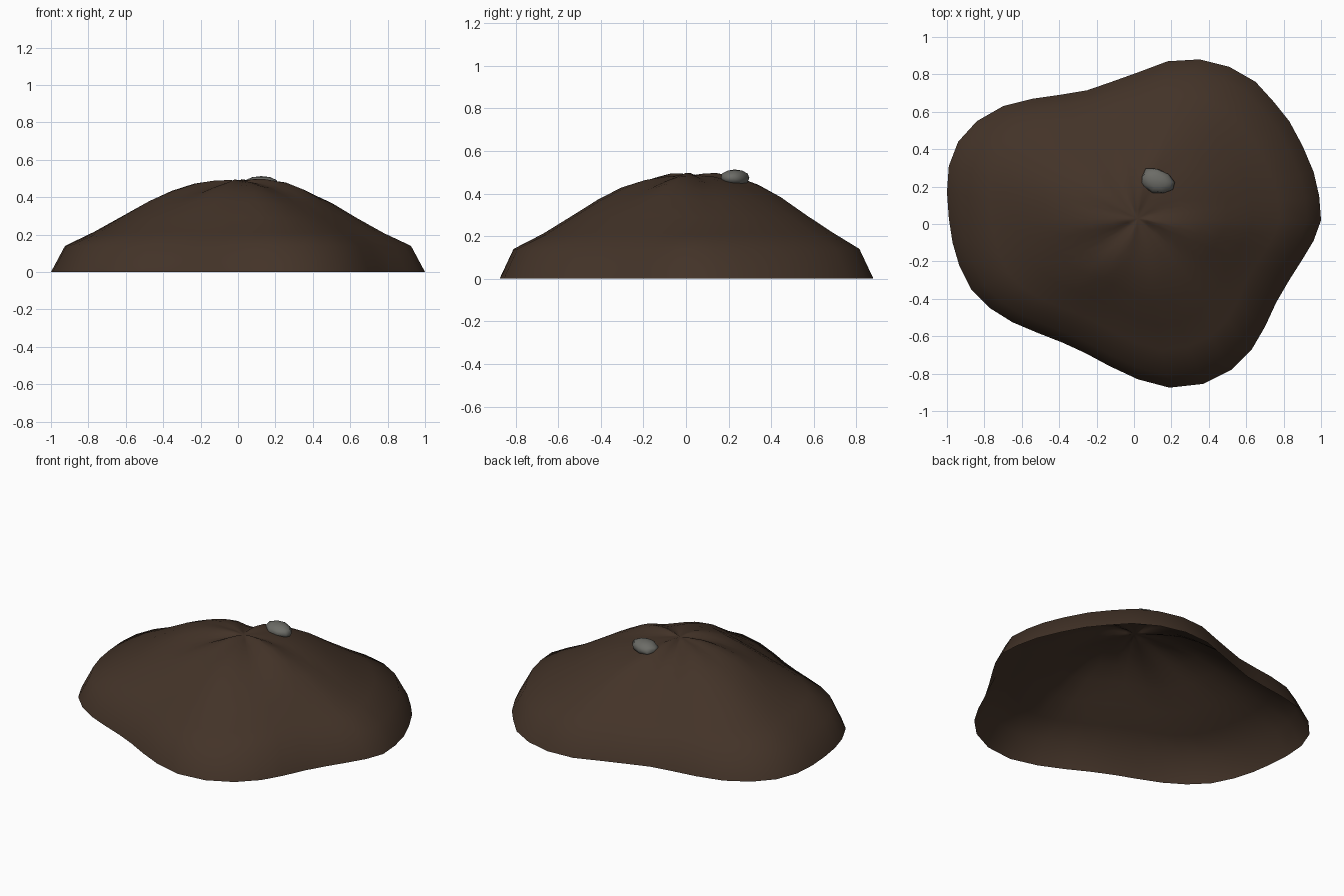
import bpy, bmesh, math, random
from mathutils import Vector

if "Cube" in bpy.data.objects:
    bpy.data.objects.remove(bpy.data.objects["Cube"])

random.seed(4)


def material(name, rgb):
    m = bpy.data.materials.new(name)
    m.diffuse_color = (*rgb, 1)
    m.use_nodes = True
    m.node_tree.nodes["Principled BSDF"].inputs["Base Color"].default_value = m.diffuse_color
    return m


def finish(bm, name, mat):
    bmesh.ops.recalc_face_normals(bm, faces=bm.faces)
    me = bpy.data.meshes.new(name)
    bm.to_mesh(me)
    bm.free()
    me.materials.append(mat)
    for p in me.polygons:
        p.use_smooth = True
    ob = bpy.data.objects.new(name, me)
    bpy.context.collection.objects.link(ob)
    return ob


soil = material("dark soil brown", (0.056, 0.033, 0.021))
grey = material("stone grey", (0.15, 0.15, 0.135))

# Ground outline of the mound, counter-clockwise from +x
outline = [
    (1, .02), (.99, .15), (.96, .28), (.9, .42), (.83, .55), (.75, .65),
    (.65, .76), (.51, .84), (.35, .88), (.18, .87), (.02, .81), (-.12, .76),
    (-.25, .715), (-.4, .69), (-.54, .67), (-.7, .63), (-.84, .55),
    (-.94, .44), (-.99, .31), (-1, .17), (-.99, .03), (-.97, -.1),
    (-.935, -.22), (-.87, -.35), (-.77, -.45), (-.65, -.525), (-.52, -.58),
    (-.38, -.635), (-.26, -.69), (-.13, -.76), (.02, -.83), (.19, -.875),
    (.37, -.855), (.52, -.78), (.63, -.67), (.7, -.55), (.76, -.42),
    (.83, -.3), (.9, -.19), (.96, -.09)]
# Rings: fraction of the outline radius, height, fold strength
rings = [(1, 0, 0), (.925, .14, 0), (.775, .212, .3), (.63, .292, .5),
         (.49, .37, .8), (.37, .425, 1), (.25, .462, 1), (.14, .48, .9),
         (.06, .486, .5)]
centre = Vector((.02, .03))


def fold(a, t):
    a += .5 * t  # folds swirl slightly outward
    return .011 * math.cos(4 * (a - math.radians(175))) + .007 * math.cos(7 * a + 1)


# Mound: open-bottomed shell of rings closing on a puckered top
bm = bmesh.new()
n = len(outline)
loops = []
for t, z, k in rings:
    loop = []
    for x, y in outline:
        d = Vector((x, y)) - centre
        p = centre * (1 - (1 if t > .9 else 0)) + d * t if t <= .9 else Vector((x, y)) * t
        a = math.atan2(d.y, d.x)
        loop.append(bm.verts.new((p.x, p.y, z + k * (fold(a, t) + random.uniform(-.003, .003)))))
    loops.append(loop)
for lo, hi in zip(loops, loops[1:]):
    for i in range(n):
        j = (i + 1) % n
        bm.faces.new((lo[i], lo[j], hi[j], hi[i]))
top = bm.verts.new((centre.x, centre.y, .486))
for i in range(n):
    bm.faces.new((loops[-1][i], loops[-1][(i + 1) % n], top))
finish(bm, "soil_mound", soil)

# Small flat stone half sunk near the top
bm = bmesh.new()
bmesh.ops.create_uvsphere(bm, u_segments=9, v_segments=6, radius=1)
for v in bm.verts:
    x, y, z = v.co
    s = 1 + random.uniform(-.07, .07)
    # blunt on the left, tapering to the right
    v.co = (.125 + .092 * max(x, -.92) * s,
            .228 + .068 * y * s * (1 - .15 * x) - .015 * x,
            .473 + .04 * z)
finish(bm, "stone", grey)
